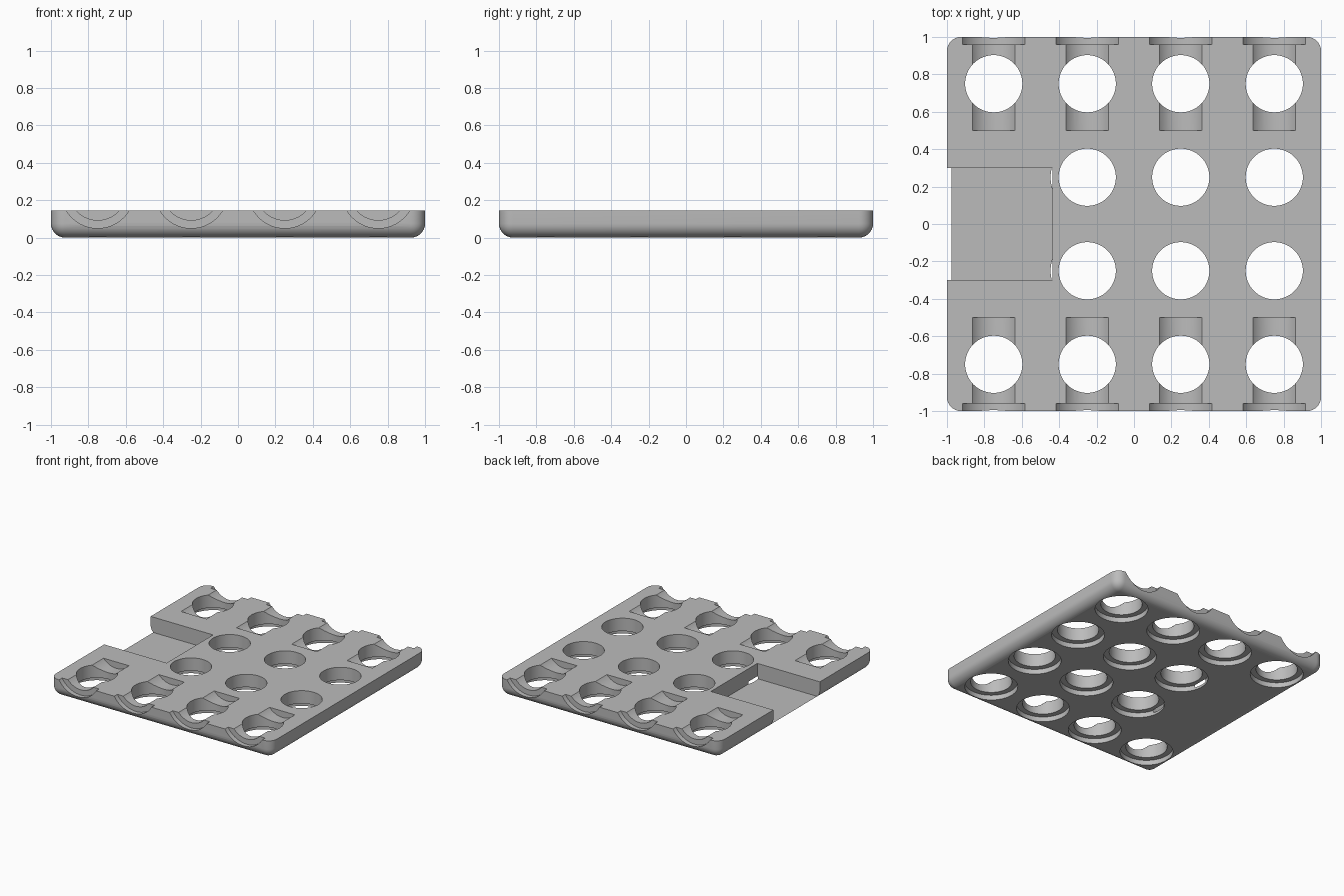
import bpy, bmesh, math
from mathutils import Matrix, Vector

cube = bpy.data.objects.get("Cube")
if cube:
    bpy.data.objects.remove(cube, do_unlink=True)

HEIGHT = 0.145
EDGE = 0.075          # rounding of bottom and corner edges
BORE, RIM = 0.153, 0.196   # hole and collar radii
RIM_DEPTH = 0.04
AXIS_Z = 0.246        # centre line of the side channels
GRID = [-0.75, -0.25, 0.25, 0.75]

grey = bpy.data.materials.new("plain grey")
grey.use_nodes = True
grey.diffuse_color = (0.5, 0.5, 0.5, 1)
grey.node_tree.nodes["Principled BSDF"].inputs["Base Color"].default_value = (0.5, 0.5, 0.5, 1)


def add_box(bm, low, high):
    low, high = Vector(low), Vector(high)
    matrix = Matrix.Translation((low + high) / 2) @ Matrix.Diagonal((*(high - low), 1))
    bmesh.ops.create_cube(bm, size=1, matrix=matrix)


def add_cylinder(bm, start, end, radius):
    start, end = Vector(start), Vector(end)
    axis = end - start
    turn = axis.to_track_quat('Z', 'Y').to_matrix().to_4x4()
    bmesh.ops.create_cone(bm, cap_ends=True, segments=64, radius1=radius, radius2=radius,
                          depth=axis.length, matrix=Matrix.Translation((start + end) / 2) @ turn)


def make_object(name, bm):
    mesh = bpy.data.meshes.new(name)
    bm.to_mesh(mesh)
    bm.free()
    mesh.materials.append(grey)
    obj = bpy.data.objects.new(name, mesh)
    bpy.context.collection.objects.link(obj)
    return obj


# Plate with rounded underside and corners
bm = bmesh.new()
add_box(bm, (-1, -1, 0), (1, 1, HEIGHT))
edges = [e for e in bm.edges if any(v.co.z < 0.01 for v in e.verts)]
bmesh.ops.bevel(bm, geom=edges, offset=EDGE, segments=8, profile=0.5, affect='EDGES')
plate = make_object("perforated_plate", bm)

# Cutters, one mesh for each kind of recess
holes, collars, channels, flanges, pocket = [bmesh.new() for _ in range(5)]
for x in GRID:
    for y in GRID:
        if x == GRID[0] and abs(y) < 0.5:
            continue      # the pocket takes this place
        add_cylinder(holes, (x, y, -0.1), (x, y, 0.3), BORE)
        add_cylinder(collars, (x, y, -0.1), (x, y, RIM_DEPTH), RIM)
    for side in (-1, 1):
        add_cylinder(channels, (x, side * 0.5, AXIS_Z), (x, side * 1.1, AXIS_Z), BORE)
        add_cylinder(flanges, (x, side * (1 - RIM_DEPTH), AXIS_Z), (x, side * 1.1, AXIS_Z), RIM)
add_box(pocket, (-1.1, -0.3, 0.02), (-0.435, 0.3, 0.3))

bpy.context.view_layer.objects.active = plate
plate.select_set(True)
recesses = {"hole": holes, "collar": collars, "channel": channels, "flange": flanges, "pocket": pocket}
for name, cutter_mesh in recesses.items():
    cutter = make_object(name + "_cutter", cutter_mesh)
    cutter.hide_render = True
    mod = plate.modifiers.new(name, 'BOOLEAN')
    mod.operation = 'DIFFERENCE'
    mod.solver = 'EXACT'
    mod.object = cutter
    bpy.ops.object.modifier_apply(modifier=mod.name)
    bpy.data.objects.remove(cutter, do_unlink=True)

bpy.ops.object.shade_smooth_by_angle(angle=math.radians(30))
